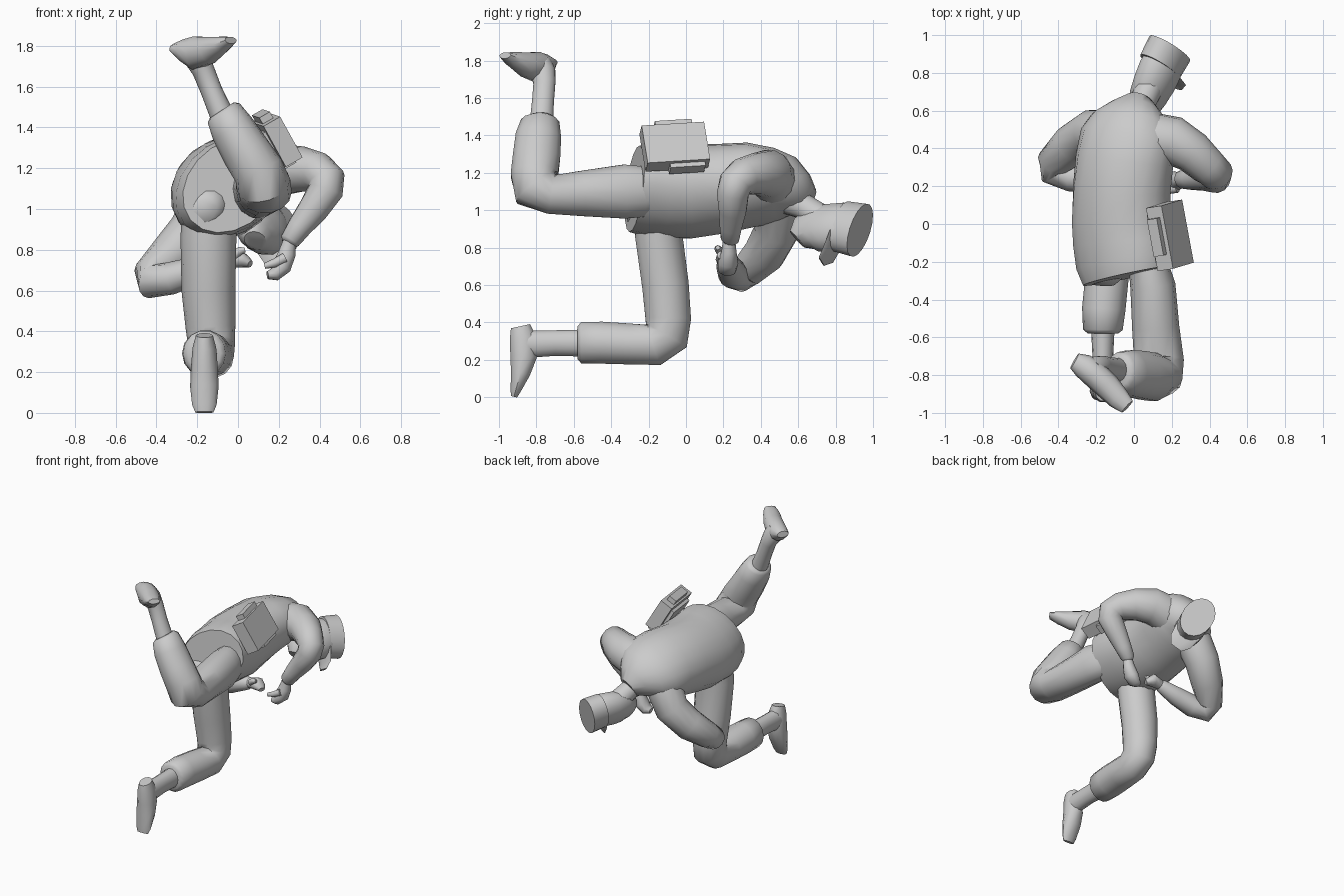
import bpy, bmesh, math
from mathutils import Vector, Matrix

grey = bpy.data.materials.new("plain grey")
grey.diffuse_color = (0.6, 0.6, 0.6, 1)


def finish(name, bm, smooth=50):
    bmesh.ops.recalc_face_normals(bm, faces=bm.faces)
    me = bpy.data.meshes.new(name)
    bm.to_mesh(me)
    bm.free()
    me.materials.append(grey)
    ob = bpy.data.objects.new(name, me)
    bpy.context.collection.objects.link(ob)
    bpy.ops.object.select_all(action='DESELECT')
    ob.select_set(True)
    bpy.context.view_layer.objects.active = ob
    if smooth:
        bpy.ops.object.shade_smooth_by_angle(angle=math.radians(smooth))
    return ob


def loft(name, rows, side=(1, 0, 0), n=14, smooth=50, rolls=None):
    """Elliptical rings (x, y, z, side radius, other radius) swept along a path."""
    pts = [Vector(r[:3]) for r in rows]
    bm = bmesh.new()
    rings = []
    for i, r in enumerate(rows):
        t = Vector()
        if i > 0:
            t += (pts[i] - pts[i - 1]).normalized()
        if i < len(pts) - 1:
            t += (pts[i + 1] - pts[i]).normalized()
        t.normalize()
        s = Vector(side)
        if rolls:
            a = math.radians(rolls[i])
            s = Vector((math.cos(a), 0, math.sin(a)))
        s = (s - t * s.dot(t)).normalized()
        u = t.cross(s)
        rings.append([bm.verts.new(pts[i] + s * r[3] * math.cos(a) + u * r[-1] * math.sin(a))
                      for a in (2 * math.pi * k / n for k in range(n))])
    for a, b in zip(rings, rings[1:]):
        for k in range(n):
            j = (k + 1) % n
            bm.faces.new((a[k], a[j], b[j], b[k]))
    bm.faces.new(rings[0])
    bm.faces.new(rings[-1])
    return finish(name, bm, smooth)


def box(name, centre, size, axes):
    m = Matrix(axes).transposed().to_4x4()
    m.translation = Vector(centre)
    bm = bmesh.new()
    bmesh.ops.create_cube(bm, size=1, matrix=m @ Matrix.Diagonal((*size, 1)))
    return finish(name, bm, 0)


# Jacket: hips rolled more than the shoulders
loft("jacket", [
    (-.035, -.275, 1.115, .265, .205), (-.05, -.2, 1.11, .285, .22),
    (-.06, -.1, 1.10, .285, .228), (-.065, .02, 1.10, .28, .24),
    (-.065, .18, 1.115, .27, .23), (-.05, .34, 1.135, .27, .215),
    (-.03, .46, 1.13, .265, .19), (-.01, .54, 1.115, .225, .165),
    (.01, .6, 1.085, .15, .12), (.03, .65, 1.05, .08, .075)],
    n=18, rolls=[40, 40, 38, 36, 31, 27, 23, 23, 23, 23])
# Rounded seat of the jacket over the planted leg
loft("jacket_seat", [(-.165, -.32, .99, .07, .05), (-.165, -.285, .995, .105, .09),
                     (-.16, -.2, 1.01, .135, .12), (-.15, -.08, 1.03, .14, .13)],
     side=(.77, 0, .64))

# Planted leg
loft("planted_trouser", [
    (-.13, -.13, 1.08, .14, .14), (-.145, -.145, .86, .137, .13),
    (-.145, -.11, .6, .132, .128), (-.135, -.095, .42, .122, .125),
    (-.13, -.105, .33, .115, .128), (-.13, -.17, .28, .11, .115),
    (-.145, -.3, .285, .115, .112), (-.16, -.45, .292, .115, .115),
    (-.165, -.56, .292, .105, .113), (-.165, -.58, .292, .08, .09)])
loft("planted_ankle", [(-.165, -.5, .29, .065, .075), (-.165, -.7, .29, .055, .07),
                       (-.165, -.81, .285, .057, .073), (-.165, -.88, .285, .055, .08)])
loft("planted_foot", [
    (-.165, -.885, .38, .042, .055), (-.165, -.872, .32, .058, .074),
    (-.165, -.868, .22, .066, .075), (-.165, -.885, .13, .07, .055),
    (-.165, -.91, .04, .06, .03), (-.165, -.92, .003, .045, .018)], n=10)

# Raised leg
loft("raised_trouser", [
    (.04, -.08, 1.13, .1, .11), (.08, -.24, 1.1, .108, .14), (.1, -.33, 1.1, .12, .148),
    (.115, -.55, 1.09, .125, .125), (.132, -.72, 1.085, .132, .108),
    (.125, -.8, 1.12, .135, .135), (.1, -.81, 1.19, .125, .13),
    (.04, -.8, 1.28, .12, .13), (-.025, -.79, 1.39, .11, .125),
    (-.07, -.78, 1.47, .092, .105), (-.08, -.78, 1.485, .07, .08)])
loft("raised_ankle", [(-.07, -.775, 1.44, .06, .065), (-.13, -.765, 1.58, .053, .06),
                      (-.17, -.757, 1.68, .055, .06), (-.2, -.765, 1.74, .065, .068),
                      (-.225, -.78, 1.79, .06, .06)])
loft("raised_foot", [
    (-.315, -.725, 1.79, .045, .022), (-.27, -.75, 1.78, .065, .055),
    (-.21, -.795, 1.765, .072, .085), (-.14, -.86, 1.78, .07, .068),
    (-.08, -.925, 1.807, .06, .042), (-.035, -.967, 1.828, .042, .018)],
    side=(.63, .77, 0), n=10)

# Arms: circular rings from shoulder to cuff
loft("right_sleeve", [
    (.1, .45, 1.17, .14), (.21, .44, 1.195, .13), (.31, .38, 1.195, .113),
    (.39, .305, 1.18, .1), (.435, .265, 1.145, .092), (.43, .25, 1.09, .087),
    (.37, .25, 1.0, .075), (.3, .24, .91, .06), (.255, .235, .845, .05),
    (.245, .23, .83, .035)], side=(.6, .7, -.4))
loft("left_sleeve", [
    (-.1, .45, 1.1, .14), (-.16, .475, 1.01, .13), (-.22, .485, .89, .122),
    (-.325, .42, .77, .113), (-.42, .33, .68, .093), (-.42, .28, .645, .086),
    (-.33, .25, .66, .08), (-.2, .23, .70, .068), (-.07, .22, .74, .048),
    (-.05, .22, .745, .035)], side=(-.36, -.9, .63))

# Hands with thumbs
loft("right_hand", [(.255, .23, .85, .032), (.24, .23, .78, .04, .045), (.215, .225, .72, .055, .05),
                    (.18, .22, .68, .05, .035), (.145, .215, .675, .03, .02)], side=(0, 1, 0), n=10)
loft("right_thumb", [(.23, .19, .76, .025), (.18, .18, .735, .022), (.13, .18, .72, .014)],
     side=(0, 1, 0), n=8)
loft("left_hand", [(-.09, .22, .735, .032), (-.03, .22, .75, .04), (.01, .22, .755, .055, .045),
                   (.04, .21, .74, .045, .03), (.06, .2, .73, .025, .018)], side=(0, 1, 0), n=10)
loft("left_thumb", [(-.02, .19, .77, .025), (.01, .17, .795, .02), (.035, .17, .8, .012)],
     side=(0, 1, 0), n=8)

# Head, neck and cap share the head axis
up = Vector((.45, .86, -.2)).normalized()
face = Vector((.4, -.38, -.84))
face = (face - up * face.dot(up)).normalized()
ear = up.cross(face)
loft("neck", [(.0, .53, 1.07, .09), (.04, .63, 1.02, .07), (.075, .71, .965, .075)])
loft("head", [
    (.085, .595, .845, .05, .065), (.08, .63, .875, .078, .107), (.085, .69, .9, .097, .135),
    (.11, .75, .905, .105, .14), (.14, .82, .91, .108, .142), (.16, .87, .9, .1, .13)],
    side=ear)
cap_base, cap_top = Vector((.137, .832, .913)), Vector((.19, .93, .893))
loft("cap", [(*cap_base, .11, .147), (*cap_top, .113, .155)], side=ear, n=18, smooth=35)
brim = cap_base + face * .13
loft("cap_brim", [(*(brim - face * .05), .1, .012), (*(brim + face * .05), .085, .01),
                  (*(brim + face * .1 - up * .02), .045, .008)], side=ear, n=10)

# Hip pack: slab with small pouches on its upper and lower edges
along = Vector((-.18, .97, .06)).normalized()
out = Vector((.87, .13, .5))
out = (out - along * out.dot(along)).normalized()
down = along.cross(out)
if down.z > 0:
    down = -down
axes = (along, down, out)
mid = Vector((.19, -.06, 1.34))
box("pack", mid, (.34, .23, .095), axes)
box("pack_top_pouch", mid - down * .125 - out * .005 + along * .01, (.2, .05, .06), axes)
box("pack_lower_pouch", mid + down * .115 - out * .01 + along * .05, (.19, .05, .07), axes)
box("pack_back_plate", mid - out * .055, (.26, .16, .03), axes)
